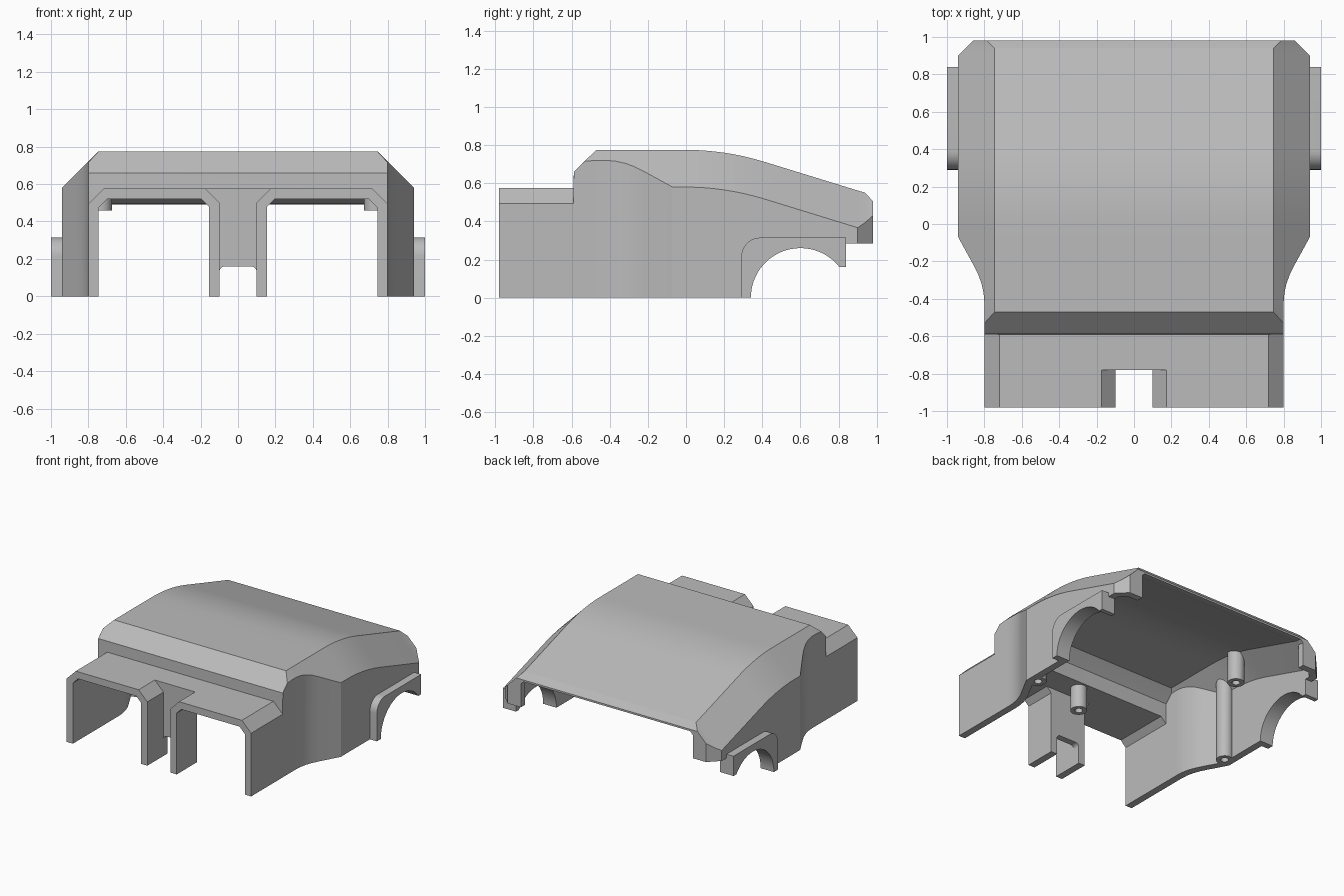
import bpy, bmesh
from math import sin, cos, radians

cube = bpy.data.objects.get("Cube")
if cube:
    bpy.data.objects.remove(cube, do_unlink=True)

grey = bpy.data.materials.new("matte grey")
grey.use_nodes = True
colour = (0.5, 0.5, 0.5, 1)
grey.diffuse_color = colour
grey.node_tree.nodes["Principled BSDF"].inputs["Base Color"].default_value = colour


def loft(name, rings):
    """Solid through rings of equal point count, capped at both ends."""
    bm = bmesh.new()
    loops = [[bm.verts.new(p) for p in ring] for ring in rings]
    n = len(loops[0])
    for a, b in zip(loops, loops[1:]):
        for i in range(n):
            j = (i + 1) % n
            bm.faces.new((a[i], a[j], b[j], b[i]))
    bm.faces.new(loops[0])
    bm.faces.new(loops[-1])
    bmesh.ops.recalc_face_normals(bm, faces=bm.faces)
    mesh = bpy.data.meshes.new(name)
    bm.to_mesh(mesh)
    bm.free()
    mesh.materials.append(grey)
    obj = bpy.data.objects.new(name, mesh)
    bpy.context.collection.objects.link(obj)
    return obj


def body(name, stations, z0):
    """Chamfered cross-sections along y: (y, half width, top half width, top z)."""
    rings = []
    for y, w, t, z in stations:
        half = [(w, z0), (w, z - (w - t)), (t, z)]
        ring = half + [(-x, h) for x, h in reversed(half)]
        rings.append([(x, y, h) for x, h in ring])
    return loft(name, rings)


def across(name, profile, x0, x1):
    return loft(name, [[(x, y, z) for y, z in profile] for x in (x0, x1)])


def along(name, half, y0, y1):
    ring = half + [(-x, z) for x, z in reversed(half)]
    return loft(name, [[(x, y, z) for x, z in ring] for y in (y0, y1)])


def arc(cx, cy, r, a0, a1, n):
    return [(cx + r * cos(radians(a0 + (a1 - a0) * i / n)),
             cy + r * sin(radians(a0 + (a1 - a0) * i / n))) for i in range(n + 1)]


def post(name, x, y, r, z0, z1):
    circle = arc(x, y, r, 0, 360, 32)[:-1]
    return loft(name, [[(px, py, z) for px, py in circle] for z in (z0, z1)])


def combine(target, tool, operation):
    mod = target.modifiers.new(tool.name, 'BOOLEAN')
    mod.operation, mod.solver, mod.object = operation, 'EXACT', tool
    bpy.context.view_layer.objects.active = target
    bpy.ops.object.modifier_apply(modifier=mod.name)
    bpy.data.objects.remove(tool, do_unlink=True)


# Flare of the side walls, and the curved roof line
flare = [(-.42, .80), (-.37, .804), (-.32, .815), (-.27, .833), (-.22, .858), (-.07, .94)]
roof = [(i * .05, .775 - .37 * (i * .05) ** 2) for i in range(9)]

# Outer hull
outer = [(-.98, .80, .72, .575), (-.59, .80, .72, .575),
         (-.588, .80, .799, .66), (-.53, .80, .799, .717), (-.47, .80, .745, .775)]
outer += [(y, w, .745, .775) for y, w in flare]
outer += [(y, .94, .745, z) for y, z in roof]
outer += [(.90, .94, .745, .562), (.94, .90, .745, .55), (.98, .86, .785, .505)]
shell = body("cover_shell", outer, 0)

# Cavity, open at the bottom, front and rear
inner = [(-1.1, .745, .70, .52), (-.535, .745, .70, .52),
         (-.533, .745, .744, .637), (-.475, .745, .744, .695), (-.447, .745, .722, .72)]
inner += [(y + .015, w - .055, .722, .72) for y, w in flare]
inner += [(y, .885, .722, z - .056) for y, z in roof]
inner += [(.88, .885, .722, .512), (.928, .837, .722, .498),
          (.93, .745, .722, .497), (1.1, .745, .722, .475)]
cavity = body("cavity", inner, -.1)

# Screw posts and the slot surround are left standing inside the cavity
posts = [(0, -.61, .34)]
for s in (1, -1):
    posts += [(s * .865, -.03, 0), (s * .735, .25, .46)]
for x, y, z in posts:
    combine(cavity, post("screw_post", x, y, .06, z, 1), 'DIFFERENCE')
surround = [(.155, 0), (.155, .48), (.215, .54)]
combine(cavity, along("slot_surround", surround, -1.2, -.73), 'DIFFERENCE')
combine(shell, cavity, 'DIFFERENCE')

# Raised wheel arch trims
trim = [(.29, 0)] + arc(.39, .215, .1, 180, 90, 10) + [(.84, .315), (.84, 0)]
for s in (1, -1):
    combine(shell, across("arch_trim", trim, s * .9, s), 'UNION')

# Wheel arch openings and raised rear edge
arch = [(.34, -.1)] + arc(.6, 0, .26, 180, 38, 32)
arch += [(.84, .16), (.84, .285), (1.2, .285), (1.2, -.1)]
combine(shell, across("arch_cut", arch, -1.2, 1.2), 'DIFFERENCE')

# Front slot with flared top, and the low opening behind it
slot = [(.1, -.1), (.1, .5), (.2, .6)]
combine(shell, along("slot_cut", slot, -1.1, -.78), 'DIFFERENCE')
opening = [(.1, -.1)] + arc(.07, .13, .03, 0, 90, 6)
combine(shell, along("opening_cut", opening, -.8, -.7), 'DIFFERENCE')

# Screw holes
for x, y, z in posts:
    combine(shell, post("screw_hole", x, y, .028, z - .05, z + .14), 'DIFFERENCE')

bpy.ops.object.select_all(action='DESELECT')
shell.select_set(True)
bpy.context.view_layer.objects.active = shell
bpy.ops.object.shade_smooth_by_angle(angle=radians(20))
